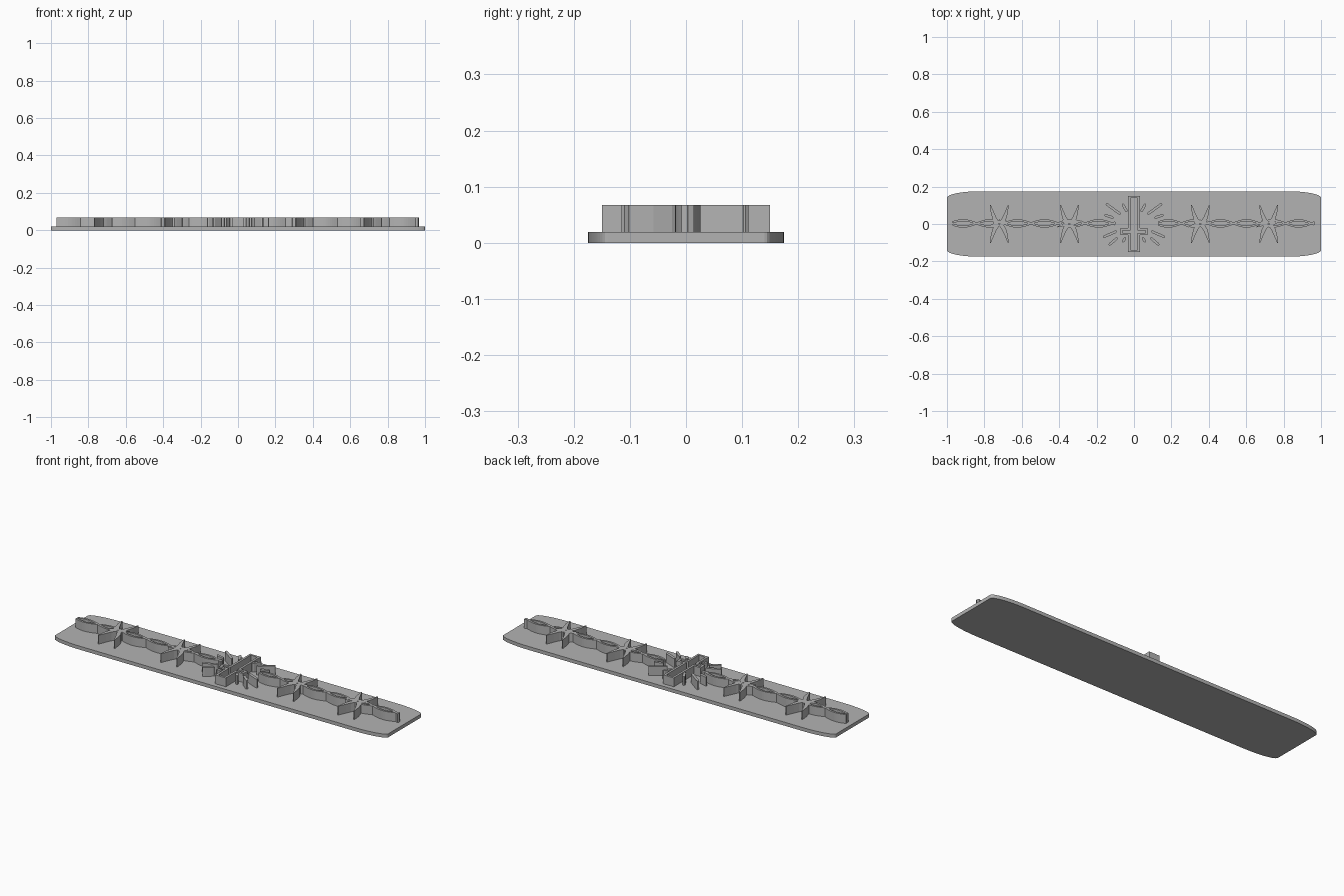
import bpy, bmesh, math

cube = bpy.data.objects.get("Cube")
if cube:
    bpy.data.objects.remove(cube, do_unlink=True)

PLATE_TOP, RELIEF_TOP, SINK = 0.019, 0.067, 0.012

grey = bpy.data.materials.new("plain_grey")
grey.use_nodes = True
grey.diffuse_color = (0.45, 0.45, 0.45, 1)
grey.node_tree.nodes["Principled BSDF"].inputs["Base Color"].default_value = (0.45, 0.45, 0.45, 1)


def slab(name, polygons, bottom, top):
    """Flat 2D polygons thickened upward into a solid."""
    bm = bmesh.new()
    for poly in polygons:
        face = bm.faces.new([bm.verts.new((x, y, bottom)) for x, y in poly])
        face.normal_update()
        if face.normal.z < 0:
            face.normal_flip()
    bmesh.ops.remove_doubles(bm, verts=bm.verts, dist=1e-5)
    mesh = bpy.data.meshes.new(name)
    bm.to_mesh(mesh)
    bm.free()
    mesh.materials.append(grey)
    obj = bpy.data.objects.new(name, mesh)
    bpy.context.collection.objects.link(obj)
    mod = obj.modifiers.new("thickness", "SOLIDIFY")
    mod.thickness = top - bottom
    mod.offset = 1
    return obj


def ribbon(path, widths):
    """Quads following a path with a width at each point."""
    sides = []
    for i, (x, y) in enumerate(path):
        ax, ay = path[max(i - 1, 0)]
        bx, by = path[min(i + 1, len(path) - 1)]
        d = math.hypot(bx - ax, by - ay)
        nx, ny = -(by - ay) / d * widths[i] / 2, (bx - ax) / d * widths[i] / 2
        sides.append(((x + nx, y + ny), (x - nx, y - ny)))
    return [(a[0], a[1], b[1], b[0]) for a, b in zip(sides, sides[1:])]


def relief(name, polygons):
    return slab(name, polygons, SINK, RELIEF_TOP)


# Base plate with long, shallow rounded corners
corner = [(0.82 + 0.18 * math.cos(a), 0.14 + 0.035 * math.sin(a))
          for a in (math.pi / 2 * i / 12 for i in range(13))]
outline = corner + [(-x, y) for x, y in reversed(corner)]
outline += [(-x, -y) for x, y in outline]
slab("base_plate", [outline], 0, PLATE_TOP)


# Hollow cross
def cross_outline(t):
    w, arm, top, low, high = 0.032 - t, 0.073 - t, 0.15 - t, -0.06 + t, -0.022 - t
    half = [(w, top), (w, high), (arm, high), (arm, low), (w, low), (w, -top)]
    return half + [(-x, y) for x, y in reversed(half)]


outer, inner = cross_outline(0), cross_outline(0.012)
count = len(outer)
relief("cross", [(outer[i], outer[(i + 1) % count], inner[(i + 1) % count], inner[i])
                 for i in range(count)])

# Rays around the cross: angle in degrees, inner and outer distance
for label, rays in (("upper", ((60, 0.075, 0.125), (36, 0.09, 0.185), (17, 0.115, 0.165))),
                    ("lower", ((-58, 0.085, 0.115), (-40, 0.115, 0.175), (-23, 0.10, 0.18)))):
    for side, sign in (("left", 1), ("right", -1)):
        polys = []
        for angle, r0, r1 in rays:
            a = math.radians(angle)
            stops = [r0, r0 + 0.008, r1 - 0.008, r1]
            path = [(sign * r * math.cos(a), r * math.sin(a)) for r in stops]
            polys += ribbon(path, [0.007, 0.014, 0.014, 0.007])
        relief(f"{side}_{label}_rays", polys)

# Twisted wire: two strands crossing each other
STEPS, TWISTS = 72, 6
for side, start, end in (("right", -0.97, -0.10), ("left", 0.13, 0.965)):
    for strand, sign in (("first", 1), ("second", -1)):
        path = []
        for i in range(STEPS + 1):
            t = i / STEPS
            path.append((start + (end - start) * t,
                         0.003 + sign * 0.017 * math.sin(math.pi * TWISTS * t + 0.35)))
        relief(f"{side}_wire_{strand}_strand", ribbon(path, [0.011] * len(path)))

# Barbs: four curved spikes and a zigzag wrap
for number, cx in enumerate((-0.72, -0.345, 0.355, 0.72)):
    polys = []
    for sx in (-1, 1):
        for sy in (-1, 1):
            spike = [(cx + sx * x, sy * y) for x, y in
                     ((0.006, 0.0), (0.026, 0.03), (0.037, 0.06), (0.048, 0.102))]
            polys += ribbon(spike, [0.022, 0.022, 0.017, 0.004])
        # side points of the wrap
        polys += ribbon([(cx + sx * 0.02, 0), (cx + sx * 0.065, sx * 0.016)], [0.016, 0.004])
    zigzag = [(cx - 0.032 + 0.016 * i, 0.022 if i % 2 == 0 else -0.022) for i in range(5)]
    polys += ribbon(zigzag, [0.011] * 5)
    relief(f"barb_{number + 1}", polys)
